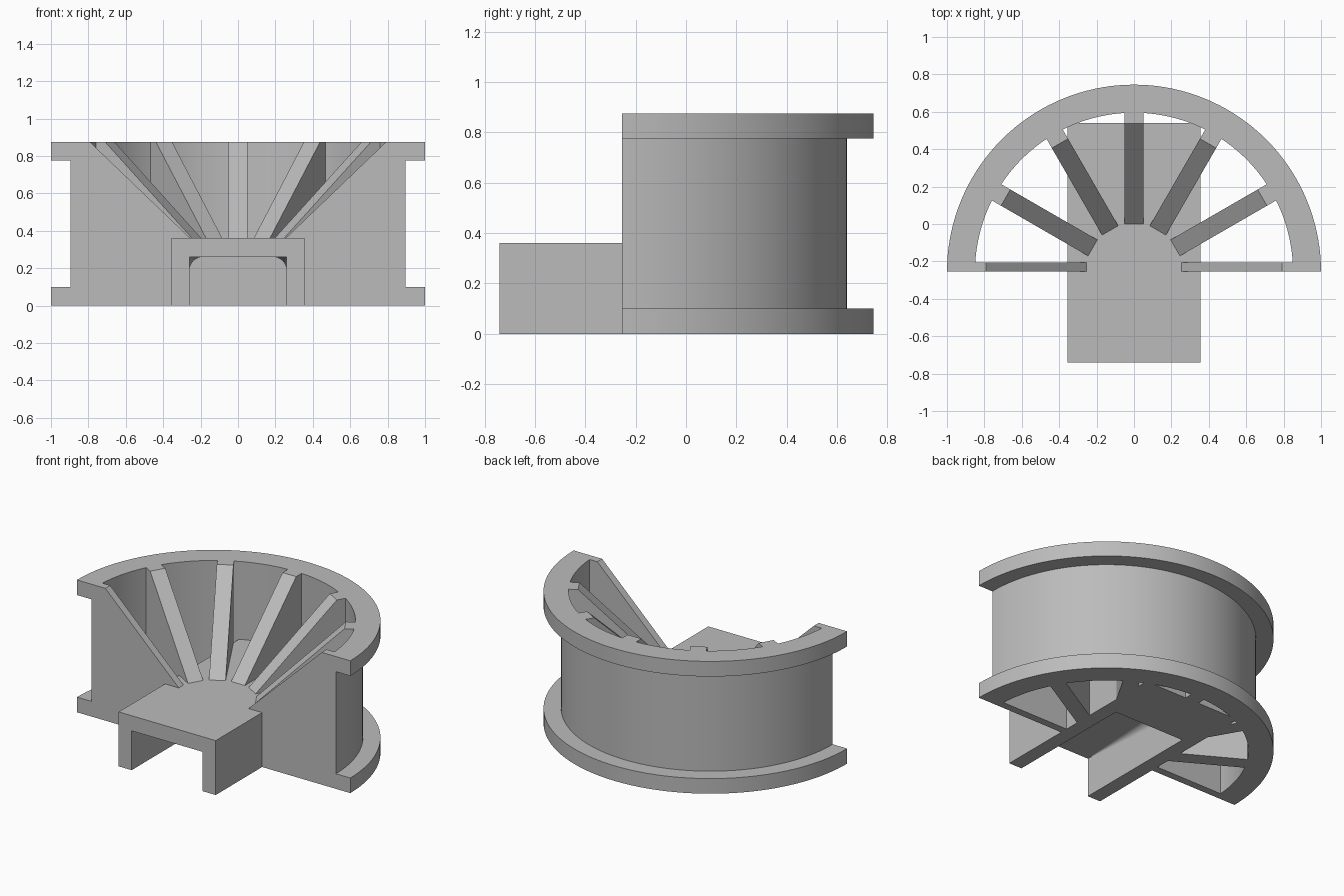
import bpy, bmesh, math
from mathutils import Matrix, Vector

old = bpy.data.objects.get("Cube")
if old:
    bpy.data.objects.remove(old, do_unlink=True)

AXIS_Y = -0.255      # centre line of the half spool
HEIGHT = 0.875
HUB_R, HUB_Z = 0.255, 0.36
INNER_R = 0.85

grey = bpy.data.materials.new("plain_grey")
grey.use_nodes = True
grey.diffuse_color = (0.5, 0.5, 0.5, 1)
grey.node_tree.nodes["Principled BSDF"].inputs["Base Color"].default_value = (0.5, 0.5, 0.5, 1)


def loft(name, sections, closed_caps=True):
    """Skin a row of matching closed sections and cap both ends."""
    bm = bmesh.new()
    rows = [[bm.verts.new(p) for p in sec] for sec in sections]
    n = len(rows[0])
    for a, b in zip(rows, rows[1:]):
        for i in range(n):
            j = (i + 1) % n
            bm.faces.new((a[i], a[j], b[j], b[i]))
    bm.faces.new(rows[0][::-1])
    bm.faces.new(rows[-1])
    bmesh.ops.recalc_face_normals(bm, faces=bm.faces)
    mesh = bpy.data.meshes.new(name)
    bm.to_mesh(mesh)
    bm.free()
    mesh.materials.append(grey)
    obj = bpy.data.objects.new(name, mesh)
    bpy.context.collection.objects.link(obj)
    return obj


def cut(obj, cutter):
    mod = obj.modifiers.new("channel_cut", 'BOOLEAN')
    mod.operation = 'DIFFERENCE'
    mod.solver = 'EXACT'
    mod.object = cutter
    bpy.context.view_layer.update()
    deps = bpy.context.evaluated_depsgraph_get()
    mesh = bpy.data.meshes.new_from_object(obj.evaluated_get(deps))
    obj.modifiers.clear()
    obj.data = mesh


# Half spool rim: a flanged profile swept through half a turn
profile = [(INNER_R, 0), (1, 0), (1, 0.1), (0.895, 0.1),
           (0.895, 0.775), (1, 0.775), (1, HEIGHT), (INNER_R, HEIGHT)]
STEPS = 72
sweep = []
for i in range(STEPS + 1):
    a = math.pi * i / STEPS
    sweep.append([(r * math.cos(a), AXIS_Y + r * math.sin(a), z) for r, z in profile])
rim = loft("spool_rim", sweep)
bpy.ops.object.select_all(action='DESELECT')
rim.select_set(True)
bpy.context.view_layer.objects.active = rim
bpy.ops.object.shade_smooth_by_angle(angle=math.radians(30))


# Channel cutter: square mouth blending to a round-cornered end wall
def arch(y, radius, half=0.26, top=0.26):
    pts = [(-half, y, -0.1)]
    for side, start in ((-1, math.pi), (1, math.pi / 2)):
        for k in range(9):
            a = start - k * math.pi / 16
            pts.append((side * (half - radius) + radius * math.cos(a), y,
                        top - radius + radius * math.sin(a)))
    pts.append((half, y, -0.1))
    return pts


channel = loft("channel_cutter", [arch(-0.8, 0.001), arch(-0.74, 0.001), arch(0.14, 0.07)])

# Long block under the hub
block = loft("centre_block", [[(-0.355, y, 0), (0.355, y, 0), (0.355, y, HUB_Z), (-0.355, y, HUB_Z)]
                              for y in (-0.74, 0.54)])
cut(block, channel)

# Sloped ribs fanning from the hub to the rim
side_view = [(HUB_R, 0), (INNER_R + 0.005, 0), (INNER_R + 0.005, HEIGHT),
             (0.792, HEIGHT), (HUB_R, HUB_Z)]
for i in range(7):
    low = 0 if i == 0 else -0.05
    high = 0 if i == 6 else 0.05
    turn = Matrix.Translation((0, AXIS_Y, 0)) @ Matrix.Rotation(math.radians(30 * i), 4, 'Z')
    rib = loft("rib_%d" % (i + 1),
               [[turn @ Vector((r, w, z)) for r, z in side_view] for w in (low, high)])
    cut(rib, channel)

channel.hide_render = True
channel.hide_viewport = True
